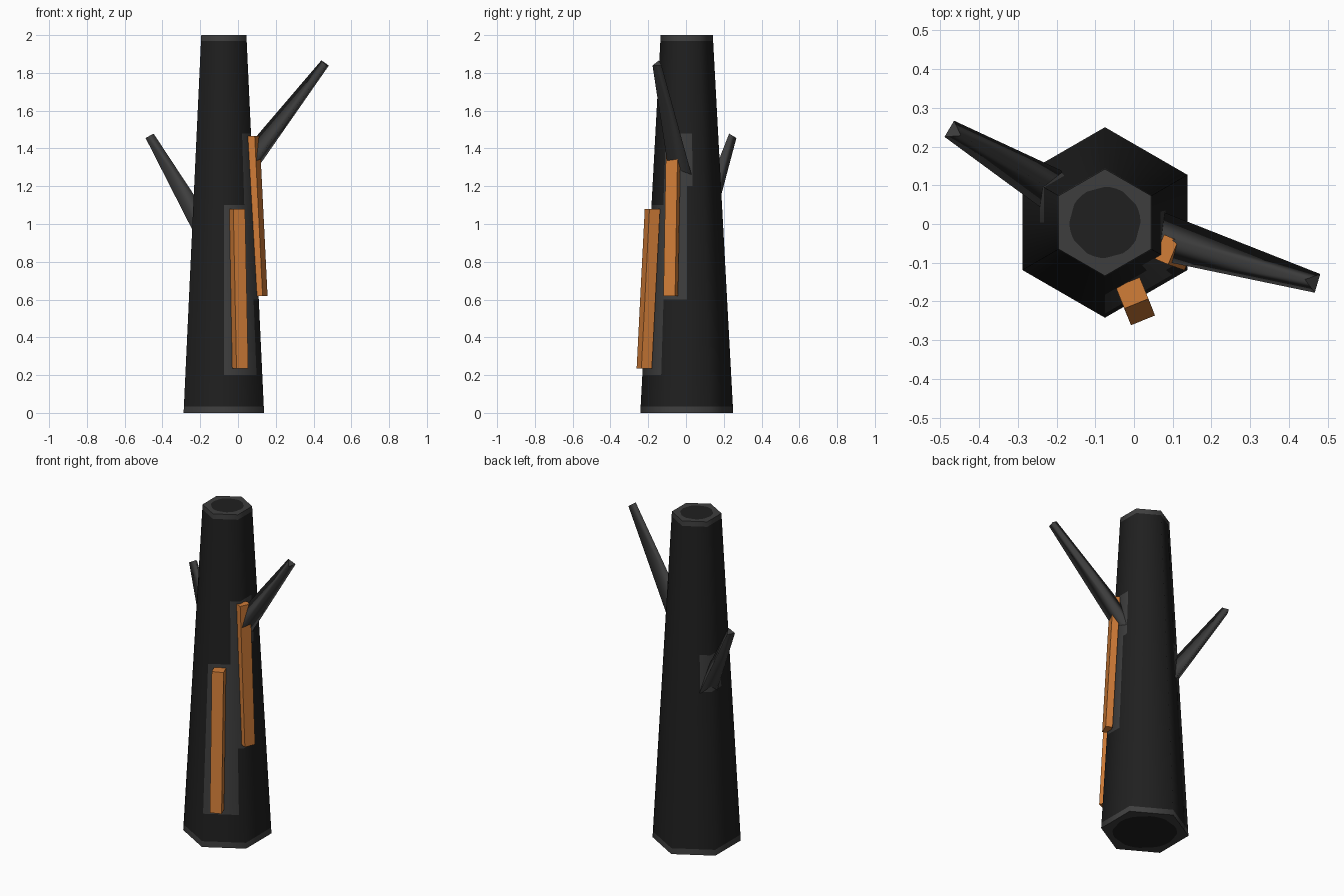
import bpy
from math import cos, sin, pi, radians, sqrt
from mathutils import Vector

if "Cube" in bpy.data.objects:
    bpy.data.objects.remove(bpy.data.objects["Cube"], do_unlink=True)


def material(name, rgb):
    m = bpy.data.materials.new(name)
    m.use_nodes = True
    m.diffuse_color = (*rgb, 1)
    m.node_tree.nodes["Principled BSDF"].inputs["Base Color"].default_value = (*rgb, 1)
    return m


DARK = material("charred bark", (0.014, 0.014, 0.014))
GREY = material("worn grey bark", (0.048, 0.048, 0.048))
WOOD = material("orange plank wood", (0.64, 0.205, 0.039))


def loft(name, rings, mats):
    """Join equal rings of points (listed from bottom to top) and close both ends."""
    n = len(rings[0])
    verts = [p for ring in rings for p in ring]
    faces = [(r * n + i, r * n + (i + 1) % n, (r + 1) * n + (i + 1) % n, (r + 1) * n + i)
             for r in range(len(rings) - 1) for i in range(n)]
    faces.append(tuple(reversed(range(n))))
    faces.append(tuple(range(len(verts) - n, len(verts))))
    mesh = bpy.data.meshes.new(name)
    mesh.from_pydata(verts, [], faces)
    for m in mats:
        mesh.materials.append(m)
    obj = bpy.data.objects.new(name, mesh)
    bpy.context.collection.objects.link(obj)
    return obj


# Trunk: six-sided taper, each side cut into columns so worn patches follow its faces
CX, CY, HEIGHT = -0.075, 0.004, 2.0
COLUMNS = (0, 0.5, 0.67, 0.85)
ROWS = (0, 0.035, 0.2, 0.6, 0.98, 1.1, 1.2, 1.48, 1.97, HEIGHT)


def corner(k, z):
    a = radians(60 * k - 90)
    r = 0.246 - 0.108 * z / HEIGHT
    return Vector((CX + r * cos(a), CY + r * sin(a), z))


def trunk_ring(z):
    return [corner(k, z).lerp(corner(k + 1, z), u) for k in range(6) for u in COLUMNS]


def cap_ring(z, scale):
    """Round ring inside the end outline."""
    centre = Vector((CX, CY, z))
    apothem = (corner(0, z) - centre).length * sqrt(3) / 2
    return [centre + (p - centre).normalized() * apothem * scale for p in trunk_ring(z)]


def worn(side, u, z):
    """True where the bark is scraped: rims, around the planks and branch roots."""
    if z < 0.035 or z > 1.97:
        return True
    if side == 0:
        return (0.2 < z < 1.1 and u < 0.85) or (0.6 < z < 1.48 and u > 0.67)
    if side == 1:
        return 0.6 < z < 1.48 and u < (0.67 if z > 1.2 else 0.5)
    if side == 3:
        return 0.98 < z < 1.2 and u > 0.67
    return side == 4 and 0.98 < z < 1.2 and u < 0.5


rings = [cap_ring(0, 0.84)] + [trunk_ring(z) for z in ROWS] + [cap_ring(HEIGHT, 0.77)]
trunk = loft("trunk", rings, [DARK, GREY])
count = len(rings[0])
normals = []
for p in trunk.data.polygons:
    p.use_smooth = True
    row, col = divmod(p.index, count)
    is_cap = abs(p.normal.z) > 0.9
    if len(p.vertices) == 4:
        side, c = divmod(col, len(COLUMNS))
        mid_u = (COLUMNS[c] + (COLUMNS + (1,))[c + 1]) / 2
        p.material_index = int(is_cap or worn(side, mid_u, p.center.z))
    # Rounded shading around the sides, flat shading on the ends
    for v in p.vertices:
        co = trunk.data.vertices[v].co
        radial = Vector((co.x - CX, co.y - CY, 0)).normalized()
        normals.append(p.normal.copy() if is_cap else (radial + Vector((0, 0, 0.054))).normalized())
trunk.data.normals_split_custom_set(normals)


# Branches: three-sided tapers with the ridge on top
def branch(name, root, tip, root_r, tip_r):
    root, tip = Vector(root), Vector(tip)
    axis = (tip - root).normalized()
    side = axis.cross(Vector((0, 0, 1))).normalized()
    up = side.cross(axis)

    def ring(centre, r):
        return [centre + r * (up * cos(a) - side * sin(a))
                for a in (0, 2 * pi / 3, 4 * pi / 3)]

    obj = loft(name, [ring(root, root_r), ring(tip, tip_r)], [GREY])
    ends = [p for p in obj.data.polygons if len(p.vertices) == 3]
    end_edges = {key for p in ends for key in p.edge_keys}
    for p in obj.data.polygons:
        p.use_smooth = len(p.vertices) == 4
    for e in obj.data.edges:
        e.use_edge_sharp = e.key in end_edges


branch("left_branch", (0.028, -0.02, 1.275), (0.463, -0.15, 1.848), 0.072, 0.029)
branch("right_branch", (-0.193, 0.078, 0.99), (-0.467, 0.24, 1.463), 0.063, 0.028)


# Planks: leaning boxes fixed against the trunk
def plank(name, bottom, top, width, depth, turn):
    a = radians(turn)
    w = Vector((cos(a), sin(a), 0)) * width / 2
    d = Vector((-sin(a), cos(a), 0)) * depth / 2
    loft(name, [[Vector(c) - w - d, Vector(c) + w - d, Vector(c) + w + d, Vector(c) - w + d]
                for c in (bottom, top)], [WOOD])


plank("front_plank", (0.012, -0.221, 0.235), (-0.005, -0.178, 1.08), 0.067, 0.06, 22)
plank("side_plank", (0.125, -0.081, 0.62), (0.083, -0.066, 1.465), 0.04, 0.067, -23)
